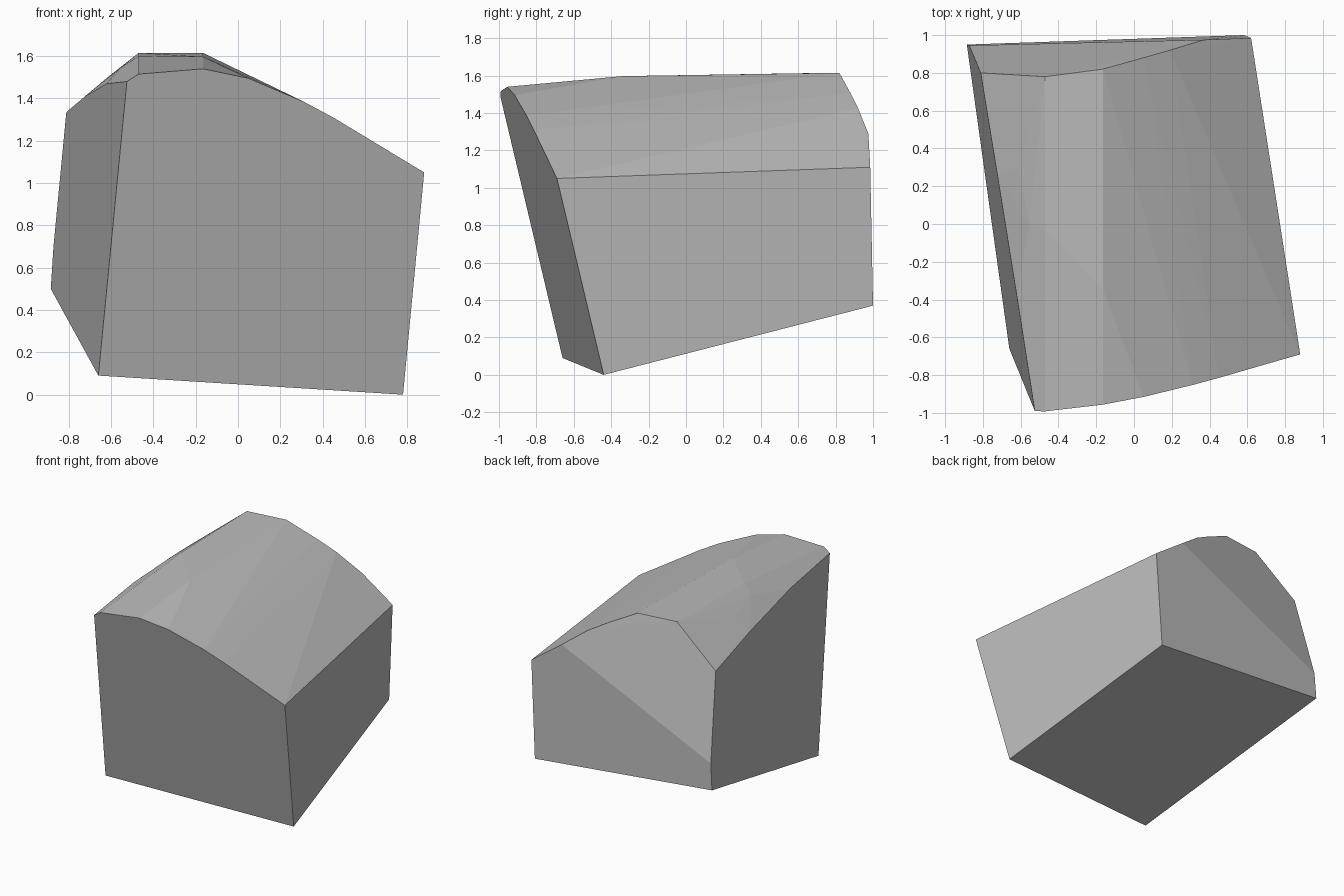
import bpy, bmesh, math
from mathutils import Vector

if "Cube" in bpy.data.objects:
    bpy.data.objects.remove(bpy.data.objects["Cube"])

# Base corners of the leaning block
FL, FR = Vector((-0.66, -0.66, 0.09)), Vector((0.78, -0.44, 0.0))
BR, BL = Vector((0.58, 1.0, 0.37)), Vector((-0.885, 0.95, 0.50))
FRONT_N = (FR - FL).cross(Vector((0.88, -0.69, 1.05)) - FL)
LEFT_N = (BL - FL).cross(Vector((-0.525, -0.991, 1.48)) - FL)


def on_front(x, z):
    """Point of the flat front face at x, z."""
    y = FL.y - (FRONT_N.x * (x - FL.x) + FRONT_N.z * (z - FL.z)) / FRONT_N.y
    return Vector((x, y, z))


def on_left(y, z):
    """Point of the flat left face at y, z."""
    x = FL.x - (LEFT_N.y * (y - FL.y) + LEFT_N.z * (z - FL.z)) / LEFT_N.x
    return Vector((x, y, z))


# Arched top rim of the front face
front_rim = [on_front(x, z) for x, z in (
    (-0.525, 1.48), (-0.47, 1.515), (-0.165, 1.54), (0.05, 1.495),
    (0.31, 1.385), (0.45, 1.31), (0.88, 1.05))]
# Top rim and lower bend of the left face
left_rim = [on_left(y, z) for y, z in (
    (-0.38, 1.47), (0.26, 1.41), (0.80, 1.335), (0.945, 0.70))]
# Top rim of the back, whose upper part is chamfered
back_rim = [Vector(p) for p in (
    (-0.47, 0.78, 1.615), (-0.165, 0.82, 1.615), (0.05, 0.88, 1.505),
    (0.19, 0.92, 1.425), (0.37, 0.975, 1.29), (0.62, 0.985, 1.11))]
# Bends along the crown
crown = [Vector(p) for p in (
    (-0.165, -0.34, 1.597), (-0.47, -0.03, 1.60),
    (-0.555, 0.0, 1.545), (-0.61, 0.3, 1.505))]

# Convex solid through all rims
bm = bmesh.new()
for p in [FL, FR, BR, BL] + front_rim + left_rim + back_rim + crown:
    bm.verts.new(p)
hull = bmesh.ops.convex_hull(bm, input=bm.verts[:])
loose = [v for v in bm.verts if not v.link_faces]
bmesh.ops.delete(bm, geom=loose, context='VERTS')
bmesh.ops.dissolve_limit(bm, angle_limit=math.radians(1.0),
                         verts=bm.verts[:], edges=bm.edges[:])
bmesh.ops.recalc_face_normals(bm, faces=bm.faces[:])

mesh = bpy.data.meshes.new("stone_block")
bm.to_mesh(mesh)
bm.free()
block = bpy.data.objects.new("stone_block", mesh)
bpy.context.collection.objects.link(block)

grey = bpy.data.materials.new("stone_grey")
grey.diffuse_color = (0.5, 0.5, 0.5, 1.0)
grey.use_nodes = True
grey.node_tree.nodes["Principled BSDF"].inputs["Base Color"].default_value = grey.diffuse_color
mesh.materials.append(grey)
